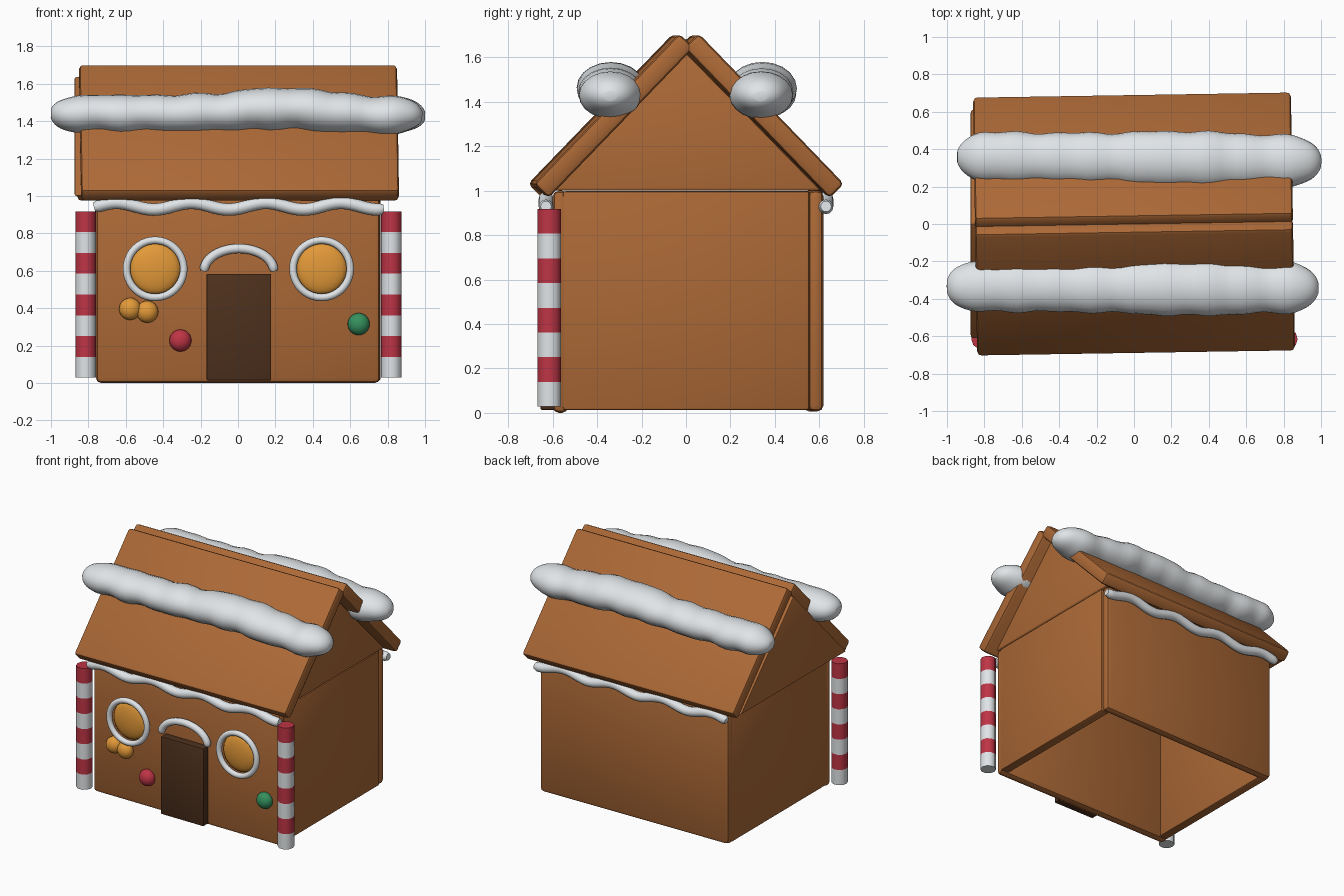
import bpy, bmesh, math
from mathutils import Vector, Matrix

if "Cube" in bpy.data.objects:
    bpy.data.objects.remove(bpy.data.objects["Cube"], do_unlink=True)


def material(name, rgb):
    m = bpy.data.materials.new(name)
    m.use_nodes = True
    m.diffuse_color = (*rgb, 1)
    bsdf = next(n for n in m.node_tree.nodes if n.type == "BSDF_PRINCIPLED")
    bsdf.inputs["Base Color"].default_value = (*rgb, 1)
    bsdf.inputs["Roughness"].default_value = 0.7
    return m


GINGERBREAD = material("gingerbread", (0.41, 0.14, 0.037))
ICING = material("white icing", (0.77, 0.8, 0.82))
RED = material("candy red", (0.52, 0.035, 0.06))
AMBER = material("candy amber", (0.77, 0.32, 0.04))
GREEN = material("candy green", (0.035, 0.28, 0.11))
CHOCOLATE = material("chocolate", (0.075, 0.03, 0.012))


def finish(name, bm, *mats):
    bmesh.ops.recalc_face_normals(bm, faces=bm.faces)
    mesh = bpy.data.meshes.new(name)
    bm.to_mesh(mesh)
    bm.free()
    for m in mats:
        mesh.materials.append(m)
    ob = bpy.data.objects.new(name, mesh)
    bpy.context.collection.objects.link(ob)
    bpy.ops.object.select_all(action="DESELECT")
    ob.select_set(True)
    bpy.context.view_layer.objects.active = ob
    bpy.ops.object.shade_smooth_by_angle(angle=math.radians(40))
    return ob


def soften(bm, width):
    bmesh.ops.bevel(bm, geom=list(bm.edges), offset=width, segments=2,
                    profile=0.5, affect="EDGES")


def slab(name, centre, size, mat, bevel=0.018, rot=None):
    bm = bmesh.new()
    bmesh.ops.create_cube(bm, size=1, matrix=Matrix.Diagonal((*size, 1)))
    if bevel:
        soften(bm, bevel)
    bm.transform(Matrix.Translation(centre) @ (rot or Matrix()))
    return finish(name, bm, mat)


def gable(name, x0, x1, half, base, apex):
    bm = bmesh.new()
    face = bm.faces.new([bm.verts.new((x0, y, z)) for y, z in
                         ((-half, base), (half, base), (0, apex))])
    grown = bmesh.ops.extrude_face_region(bm, geom=[face])["geom"]
    bmesh.ops.translate(bm, vec=(x1 - x0, 0, 0),
                        verts=[g for g in grown if isinstance(g, bmesh.types.BMVert)])
    soften(bm, 0.012)
    finish(name, bm, GINGERBREAD)


def tube(name, path, radii, mat, depth=1.0, closed=False, sides=12):
    """Loft rings along a path lying in an xz plane."""
    bm, rings, n = bmesh.new(), [], len(path)
    for i, p in enumerate(path):
        a = path[(i - 1) % n] if closed or i else p
        b = path[(i + 1) % n] if closed or i < n - 1 else p
        across = (Vector(b) - Vector(a)).normalized().cross(Vector((0, 1, 0)))
        ring = []
        for k in range(sides):
            t = math.tau * k / sides
            off = across * math.sin(t) + Vector((0, depth * math.cos(t), 0))
            ring.append(bm.verts.new(Vector(p) + off * radii[i]))
        rings.append(ring)
    pairs = list(zip(rings, rings[1:])) + ([(rings[-1], rings[0])] if closed else [])
    for r, s in pairs:
        for k in range(sides):
            j = (k + 1) % sides
            bm.faces.new((r[k], r[j], s[j], s[k]))
    if not closed:
        bm.faces.new(rings[0])
        bm.faces.new(rings[-1])
    return finish(name, bm, mat)


def drop(name, centre, radius, depth, mat):
    bm = bmesh.new()
    bmesh.ops.create_uvsphere(bm, u_segments=20, v_segments=12, radius=radius)
    bm.transform(Matrix.Translation(centre) @ Matrix.Diagonal((1, depth, 1, 1)))
    finish(name, bm, mat)


# Walls: open box of four panels, with no floor
TURN = Matrix.Rotation(0.016, 4, "Z")
slab("front_wall", (0, -0.565, 0.5), (1.52, 0.07, 1.0), GINGERBREAD, 0.028)
slab("back_wall", (0, 0.572, 0.504), (1.515, 0.07, 0.995), GINGERBREAD, 0.028, TURN)
for side, x in (("right", -0.722), ("left", 0.728)):
    slab(side + "_wall", (x, 0, 0.505), (0.07, 1.11, 0.985), GINGERBREAD, 0.012)

# Gables, the right one standing proud of its wall
gable("left_gable", 0.68, 0.765, 0.61, 1.0, 1.622)
gable("right_gable", -0.875, -0.78, 0.615, 1.0, 1.64)

# Roof panels, slightly askew and meeting at the ridge
for side, s in (("front", -1), ("back", 1)):
    panel = slab(side + "_roof", (0, s * 0.338, 1.337), (1.7, 0.942, 0.092),
                 GINGERBREAD, 0.022, Matrix.Rotation(-s * math.radians(46), 4, "X"))
    panel.data.transform(TURN)


def roll_path(start, end, y, drift):
    path, radii = [], []
    steps = 56
    for i in range(steps + 1):
        t = 0.5 - 0.5 * math.cos(math.pi * i / steps)
        x = start + (end - start) * t
        d = min(1, (x - start + 0.004) / 0.16, (end - x + 0.004) / 0.17)
        cap = math.sqrt(max(0.0, 1 - (1 - d) ** 2))
        swell = 0.1 + 0.013 * math.exp(-((x - 0.28) / 0.33) ** 2)
        lumps = 0.003 * math.sin(17 * x + y) + 0.003 * math.sin(31 * x + 2)
        z = 1.44 + 0.03 * math.exp(-((x - 0.25) / 0.3) ** 2) - 0.012 * max(0, x)
        path.append((x, y + drift * x, z + 0.004 * math.sin(23 * x)))
        radii.append((swell + lumps) * cap)
    return path, radii


for side, y, drift, start, end in (("front", -0.337, -0.004, -1.0, 0.985),
                                   ("back", 0.348, -0.012, -0.945, 1.0)):
    # Thick icing rolls on the roof
    tube(side + "_icing_roll", *roll_path(start, end, y, drift), ICING,
         depth=1.34, sides=20)

    # Wavy icing under the eaves
    xs = [-0.77 + 1.55 * i / 64 for i in range(65)]
    wave = [(x, math.copysign(0.63, y),
             0.945 + 0.018 * math.cos(math.tau * (x - 0.15) / 0.4)) for x in xs]
    tube(side + "_eave_icing", wave, [0.024] + [0.033] * 63 + [0.024], ICING)

# Striped candy posts
for side, x in (("right", -0.815), ("left", 0.82)):
    bm = bmesh.new()
    sides, bands, low, high, r = 10, 8, 0.028, 0.918, 0.055
    rings = []
    for i in range(bands + 1):
        z = low + (high - low) * i / bands
        rings.append([bm.verts.new((x + r * math.cos(math.tau * k / sides),
                                    -0.615 + r * math.sin(math.tau * k / sides), z))
                      for k in range(sides)])
    for i in range(bands):
        for k in range(sides):
            j = (k + 1) % sides
            f = bm.faces.new((rings[i][k], rings[i][j], rings[i + 1][j], rings[i + 1][k]))
            f.material_index = i % 2
    bm.faces.new(rings[0])
    bm.faces.new(rings[-1]).material_index = 1
    finish(side + "_candy_post", bm, ICING, RED)

# Door with an icing arch
slab("door", (0.005, -0.62, 0.299), (0.345, 0.07, 0.57), CHOCOLATE, 0.006)
arch = [(0.005 + 0.187 * math.cos(math.pi * i / 24), -0.627,
         0.597 + 0.122 * math.sin(math.pi * i / 24)) for i in range(25)]
tube("door_icing", arch, [0.016] + [0.025] * 23 + [0.016], ICING)

# Round candy windows in icing rings
for side, x in (("right", -0.443), ("left", 0.447)):
    slab(side + "_window_pane", (x, -0.602, 0.615), (0.19, 0.009, 0.19), AMBER, 0)
    drop(side + "_window", (x, -0.61, 0.611), 0.136, 0.28, AMBER)
    ring = [(x + 0.153 * math.cos(math.tau * i / 40), -0.64,
             0.61 + 0.153 * math.sin(math.tau * i / 40)) for i in range(40)]
    tube(side + "_window_icing", ring, [0.02] * 40, ICING, closed=True)

# Candy drops
for name, x, z, mat in (("amber_drop_outer", -0.577, 0.396, AMBER),
                        ("amber_drop_inner", -0.485, 0.381, AMBER),
                        ("red_drop", -0.308, 0.227, RED),
                        ("green_drop", 0.645, 0.315, GREEN)):
    drop(name, (x, -0.612, z), 0.059, 0.8, mat)
